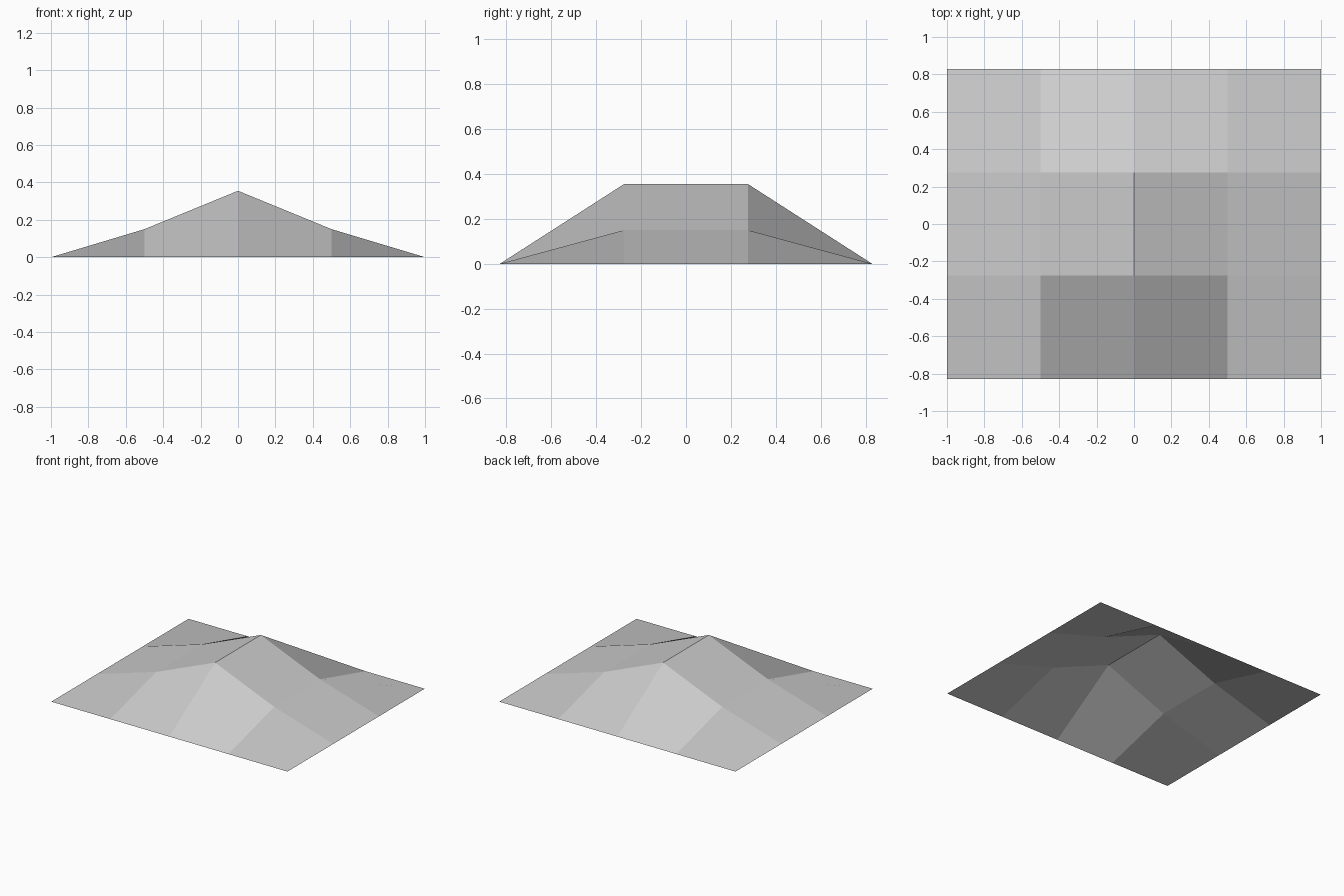
import bpy
import bmesh

cube = bpy.data.objects.get("Cube")
if cube:
    bpy.data.objects.remove(cube, do_unlink=True)

HALF_X, HALF_Y = 1.0, 0.83
RIDGE_HEIGHT, SHOULDER_HEIGHT = 0.355, 0.15

# Plain grey surface
grey = bpy.data.materials.new("light grey")
grey.use_nodes = True
colour = (0.6, 0.6, 0.6, 1.0)
grey.diffuse_color = colour
grey.node_tree.nodes["Principled BSDF"].inputs["Base Color"].default_value = colour

# Open sheet of four by three faces, its inner points raised into a ridge
bm = bmesh.new()
bmesh.ops.create_grid(bm, x_segments=4, y_segments=3, size=1.0)
for v in bm.verts:
    inside = abs(v.co.x) < 0.9 and abs(v.co.y) < 0.9
    if inside:
        v.co.z = RIDGE_HEIGHT if abs(v.co.x) < 0.1 else SHOULDER_HEIGHT
    v.co.x *= HALF_X
    v.co.y *= HALF_Y

mesh = bpy.data.meshes.new("ridged_roof")
bm.to_mesh(mesh)
bm.free()
mesh.materials.append(grey)
roof = bpy.data.objects.new("ridged_roof", mesh)
bpy.context.collection.objects.link(roof)
